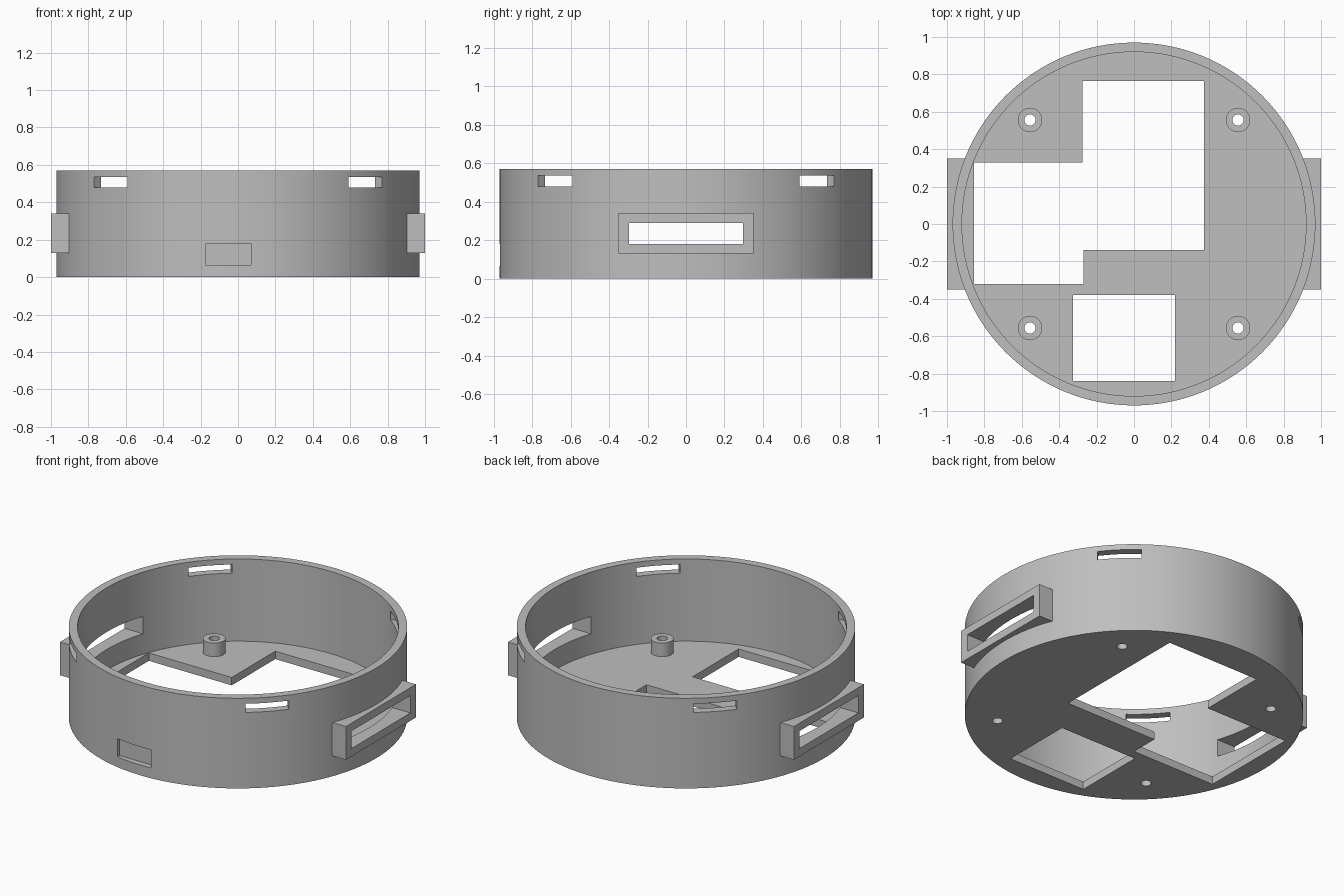
import bpy, bmesh, math
from mathutils import Matrix, Vector

if "Cube" in bpy.data.objects:
    bpy.data.objects.remove(bpy.data.objects["Cube"])

R_OUT, R_IN, HEIGHT, FLOOR = 0.97, 0.92, 0.57, 0.05
SEG = 128

grey = bpy.data.materials.new("plain grey")
grey.diffuse_color = (0.52, 0.52, 0.52, 1)
grey.use_nodes = True
grey.node_tree.nodes["Principled BSDF"].inputs["Base Color"].default_value = grey.diffuse_color


def new_object(name, bm):
    mesh = bpy.data.meshes.new(name)
    bm.to_mesh(mesh)
    bm.free()
    obj = bpy.data.objects.new(name, mesh)
    bpy.context.collection.objects.link(obj)
    return obj


def box(name, x0, x1, y0, y1, z0, z1, angle=0):
    bm = bmesh.new()
    bmesh.ops.create_cube(bm, size=1)
    centre = Vector((x0 + x1, y0 + y1, z0 + z1)) / 2
    size = Matrix.Diagonal((x1 - x0, y1 - y0, z1 - z0, 1))
    bm.transform(Matrix.Rotation(angle, 4, 'Z') @ Matrix.Translation(centre) @ size)
    return new_object(name, bm)


def cylinder(name, radius, z0, z1, x=0, y=0, seg=SEG):
    bm = bmesh.new()
    bmesh.ops.create_cone(bm, cap_ends=True, segments=seg, radius1=radius, radius2=radius,
                          depth=z1 - z0, matrix=Matrix.Translation((x, y, (z0 + z1) / 2)))
    return new_object(name, bm)


def combine(target, tool, operation='DIFFERENCE'):
    """Apply one boolean and discard the tool."""
    mod = target.modifiers.new("bool", 'BOOLEAN')
    mod.operation, mod.solver, mod.object = operation, 'EXACT', tool
    bpy.context.view_layer.update()
    graph = bpy.context.evaluated_depsgraph_get()
    mesh = bpy.data.meshes.new_from_object(target.evaluated_get(graph))
    target.modifiers.clear()
    target.data = mesh
    bpy.data.objects.remove(tool)


def finish(obj):
    obj.data.materials.clear()
    obj.data.materials.append(grey)
    bpy.ops.object.select_all(action='DESELECT')
    obj.select_set(True)
    bpy.context.view_layer.objects.active = obj
    bpy.ops.object.shade_smooth_by_angle(angle=math.radians(30))


# Round tray with a strap bracket on each side
tray = cylinder("round_tray", R_OUT, 0, HEIGHT)
for x0, x1 in ((-1, -0.7), (0.7, 1)):
    combine(tray, box("bracket", x0, x1, -0.35, 0.35, 0.13, 0.34), 'UNION')
combine(tray, cylinder("bore", R_IN, FLOOR, HEIGHT + 0.2))

# Strap slots through the brackets and wall
for x0, x1 in ((-1.1, -0.6), (0.6, 1.1)):
    combine(tray, box("strap_slot", x0, x1, -0.295, 0.295, 0.18, 0.29))

# Clip slots near the rim on the four diagonals
for i in range(4):
    combine(tray, box("clip_slot", 0.7, 1.1, -0.126, 0.126, 0.48, 0.535,
                      math.radians(45 + 90 * i)))

# Floor openings
for x0, x1, y0, y1 in ((-0.275, 0.375, -0.14, 0.765),
                       (-0.855, -0.27, -0.32, 0.33),
                       (-0.325, 0.22, -0.84, -0.38)):
    combine(tray, box("floor_opening", x0, x1, y0, y1, -0.1, FLOOR + 0.03))

# Shallow recess in the front wall
combine(tray, box("front_recess", -0.175, 0.07, -1.1, -0.932, 0.065, 0.18))

# Screw posts, with holes running on through the floor
for sx in (-1, 1):
    for sy in (-1, 1):
        x, y = 0.556 * sx, 0.556 * sy
        combine(tray, cylinder("floor_hole", 0.03, -0.1, 0.1, x, y, 32))
        post = cylinder("screw_post", 0.065, FLOOR, 0.136, x, y, 48)
        combine(post, cylinder("post_hole", 0.03, 0, 0.2, x, y, 32))
        finish(post)

finish(tray)
